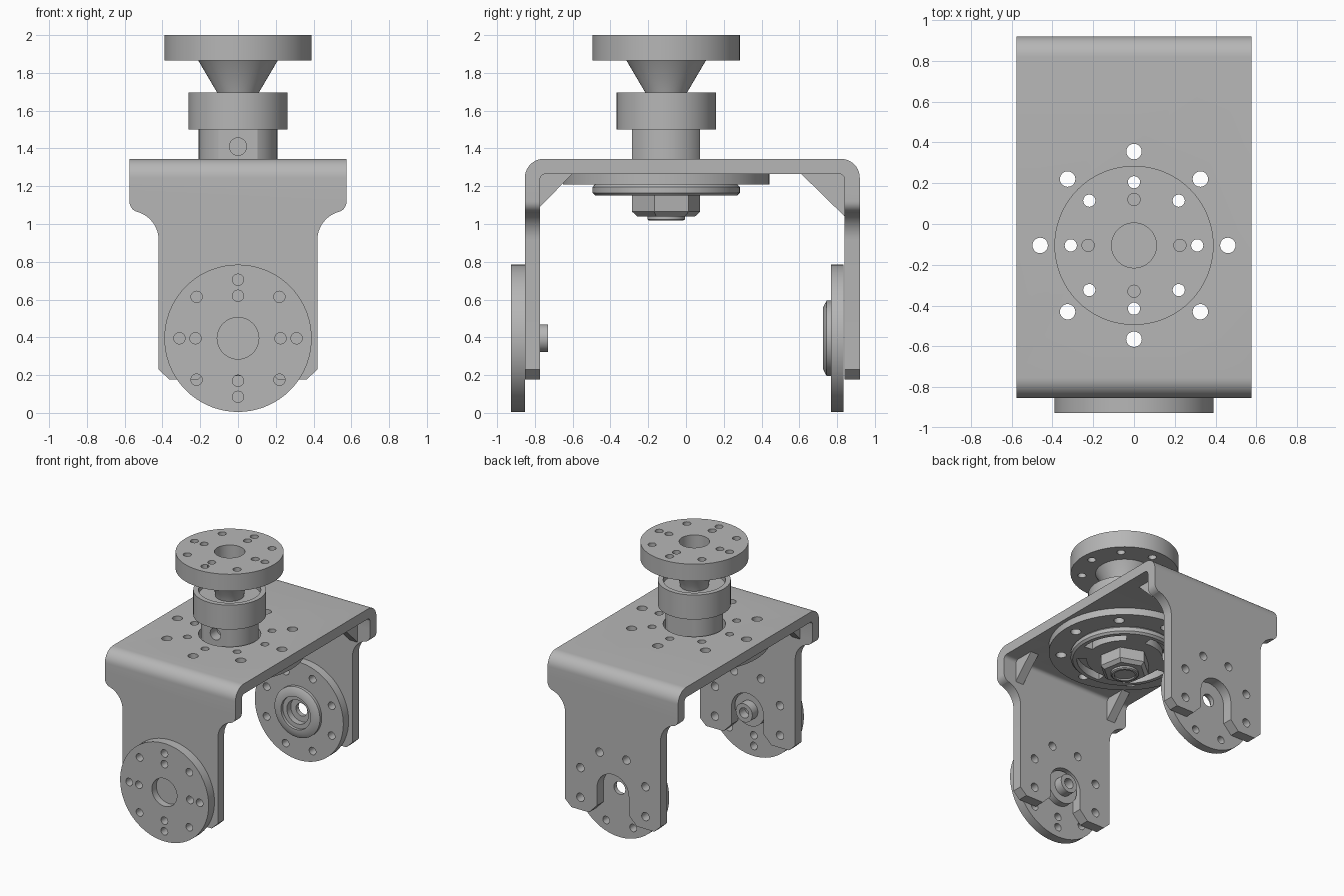
import bpy, bmesh
from math import sin, cos, pi, radians

if "Cube" in bpy.data.objects:
    bpy.data.objects.remove(bpy.data.objects["Cube"])

grey = bpy.data.materials.new("machined_grey")
grey.use_nodes = True
GREY = (0.47, 0.47, 0.47, 1)
grey.diffuse_color = GREY
grey.node_tree.nodes["Principled BSDF"].inputs["Base Color"].default_value = GREY

HUB_Y = -0.105    # vertical spindle centre
PIVOT_Z = 0.395   # height of the side pivots
RING = 0.31       # main bolt circle


def place(axis, u, v, h):
    """Point from in-plane coordinates u, v and height h along an axis."""
    return {"x": (h, u, v), "y": (u, h, v), "z": (u, v, h)}[axis]


def finish(name, bm):
    bmesh.ops.remove_doubles(bm, verts=bm.verts, dist=1e-5)
    bmesh.ops.recalc_face_normals(bm, faces=bm.faces)
    mesh = bpy.data.meshes.new(name)
    bm.to_mesh(mesh)
    bm.free()
    mesh.materials.append(grey)
    ob = bpy.data.objects.new(name, mesh)
    bpy.context.collection.objects.link(ob)
    return ob


def add_prism(bm, pts, lo, hi, axis):
    a = [bm.verts.new(place(axis, u, v, lo)) for u, v in pts]
    b = [bm.verts.new(place(axis, u, v, hi)) for u, v in pts]
    bm.faces.new(a)
    bm.faces.new(b)
    for i in range(len(a)):
        j = (i + 1) % len(a)
        bm.faces.new((a[i], a[j], b[j], b[i]))


def prisms(name, outlines, lo, hi, axis):
    bm = bmesh.new()
    for pts in outlines:
        add_prism(bm, pts, lo, hi, axis)
    return finish(name, bm)


def lathe(name, profile, axis, centre, segs=72, turn=0):
    """Revolve a closed (radius, height) profile."""
    bm = bmesh.new()
    rings = []
    for i in range(segs):
        t = 2 * pi * i / segs + radians(turn)
        rings.append([bm.verts.new(place(axis, centre[0] + r * cos(t),
                                         centre[1] + r * sin(t), h)) for r, h in profile])
    n = len(profile)
    for i in range(segs):
        a, b = rings[i], rings[(i + 1) % segs]
        for j in range(n):
            k = (j + 1) % n
            if profile[j][0] or profile[k][0]:
                bm.faces.new((a[j], b[j], b[k], a[k]))
    bmesh.ops.remove_doubles(bm, verts=bm.verts, dist=1e-5)
    bmesh.ops.dissolve_degenerate(bm, edges=bm.edges, dist=1e-5)
    return finish(name, bm)


def arc(cu, cv, r, start, end, steps):
    return [(cu + r * cos(radians(start + (end - start) * i / steps)),
             cv + r * sin(radians(start + (end - start) * i / steps))) for i in range(steps + 1)]


def circle(cu, cv, r, n=20):
    return arc(cu, cv, r, 0, 360, n)[:-1]


def bolt_circle(cu, cv, radius, hole, count, turn=0):
    return [circle(cu + radius * cos(2 * pi * i / count + radians(turn)),
                   cv + radius * sin(2 * pi * i / count + radians(turn)), hole)
            for i in range(count)]


def boolean(ob, cutter, op="DIFFERENCE"):
    mod = ob.modifiers.new("cut", "BOOLEAN")
    mod.operation, mod.solver, mod.object = op, "EXACT", cutter
    bpy.context.view_layer.objects.active = ob
    bpy.ops.object.modifier_apply(modifier=mod.name)
    bpy.data.objects.remove(cutter)


def drill(ob, outlines, lo, hi, axis):
    boolean(ob, prisms("cutter", outlines, lo, hi, axis))


# U-shaped bracket: bent strip trimmed to the leg outline
y0, y1, top, t = -0.853, 0.92, 1.345, 0.08
strip = ([(y0, 0.1)] + arc(y0 + 0.1, top - 0.1, 0.1, 180, 90, 10)
         + arc(y1 - 0.1, top - 0.1, 0.1, 90, 0, 10) + [(y1, 0.1), (y1 - t, 0.1)]
         + arc(y1 - t - 0.03, top - t - 0.03, 0.03, 0, 90, 5)
         + arc(y0 + t + 0.03, top - t - 0.03, 0.03, 90, 180, 5) + [(y0 + t, 0.1)])
bracket = prisms("bracket", [strip], -0.575, 0.575, "x")
half = ([(0.575, 1.5)] + arc(0.515, 1.12, 0.06, 0, -68, 6)
        + arc(0.575, 0.915, 0.155, 104, 180, 9)
        + [(0.42, 0.23), (0.365, 0.178), (0.21, 0.178), (0.14, 0.25)]
        + arc(0, PIVOT_Z, 0.14, 0, 80, 8))
outline = half + [(0, PIVOT_Z + 0.14)] + [(-x, z) for x, z in reversed(half)]
boolean(bracket, prisms("trim", [outline], -1.2, 1.2, "y"), "INTERSECT")
drill(bracket, bolt_circle(0, PIVOT_Z, RING, 0.033, 8, 22.5), -1.2, 1.2, "y")
drill(bracket, bolt_circle(0, HUB_Y, 0.46, 0.038, 8) + bolt_circle(0, HUB_Y, RING, 0.03, 8)
      + [circle(0, HUB_Y, 0.225, 48)], 1.2, 1.5, "z")

# Corner gussets
for side in (-1, 1):
    x = side * 0.43
    for end, wall, reach, drop in (("front", y0 + t, 0.17, 1.09), ("back", y1 - t, -0.23, 1.04)):
        tri = [(wall - reach * 0.1, drop), (wall, drop), (wall + reach, top - t),
               (wall + reach, top - t + 0.01), (wall - reach * 0.1, top - t + 0.01)]
        prisms(f"{end}_gusset_{'left' if side > 0 else 'right'}", [tri], x - 0.035, x + 0.035, "x")

# Front pivot disc with its pin
front = lathe("front_disc", [(0, -0.87), (0.11, -0.87), (0.11, -0.926), (0.39, -0.926),
                             (0.39, -0.853), (0.13, -0.853), (0.13, -0.8), (0.073, -0.8),
                             (0.073, -0.73), (0.04, -0.73), (0.04, -0.8), (0, -0.8)],
              "y", (0, PIVOT_Z))
drill(front, bolt_circle(0, PIVOT_Z, RING, 0.03, 8) + bolt_circle(0, PIVOT_Z, 0.225, 0.03, 4),
      -1, -0.84, "y")

# Back pivot disc with its bearing boss
back = lathe("back_disc", [(0.05, 0.835), (0.39, 0.835), (0.39, 0.768), (0.2, 0.768),
                           (0.2, 0.745), (0.165, 0.726), (0.13, 0.726), (0.13, 0.75),
                           (0.095, 0.75), (0.095, 0.8), (0.05, 0.8)], "y", (0, PIVOT_Z))
drill(back, bolt_circle(0, PIVOT_Z, RING, 0.03, 8, 22.5), 0.7, 0.9, "y")

# Top flange and its tapered neck
hub = (0, HUB_Y)
flange = lathe("top_flange", [(0, 1.8), (0.11, 1.8), (0.11, 2), (0.39, 2), (0.39, 1.865),
                              (0.21, 1.865), (0.11, 1.695), (0.1, 1.63), (0, 1.63)], "z", hub)
drill(flange, bolt_circle(*hub, RING, 0.03, 8), 1.8, 2.1, "z")
drill(flange, bolt_circle(*hub, 0.225, 0.03, 4), 1.87, 2.1, "z")

# Collar with a recessed top
lathe("collar", [(0, 1.5), (0.263, 1.5), (0.263, 1.695), (0.225, 1.695),
                 (0.225, 1.65), (0, 1.65)], "z", hub)

# Spindle column with two flats and a cross hole
column = lathe("spindle_column", [(0, 1.24), (0.208, 1.24), (0.208, 1.51), (0, 1.51)], "z", hub)
flats = [(x * 0.3, HUB_Y + y * 0.18) for x, y in ((-1, -1), (1, -1), (1, 1), (-1, 1))]
boolean(column, prisms("trim", [flats], 1.1, 1.6, "z"), "INTERSECT")
drill(column, [circle(0, 1.41, 0.046)], -0.4, -0.2, "y")

# Clamping discs under the bracket
large = lathe("large_clamp_disc", [(0, 1.265), (0.547, 1.265), (0.547, 1.21), (0, 1.21)], "z", hub)
drill(large, bolt_circle(*hub, 0.46, 0.038, 8) + bolt_circle(*hub, RING, 0.03, 8), 1.1, 1.4, "z")
small = lathe("small_clamp_disc", [(0, 1.212), (0.375, 1.212), (0.39, 1.195), (0.39, 1.165),
                                   (0.375, 1.15), (0, 1.15)], "z", hub)
slots = [arc(*hub, 0.345, a - 30, a + 30, 14) + arc(*hub, 0.275, a + 30, a - 30, 14)
         for a in (22.5, 112.5, 202.5, 292.5)]
drill(small, slots, 1.1, 1.3, "z")

# Hex nut and stud end
lathe("hex_nut", [(0, 1.16), (0.183, 1.16), (0.183, 1.065), (0.155, 1.04), (0, 1.04)],
      "z", hub, 6, 40)
lathe("stud_end", [(0, 1.06), (0.1, 1.06), (0.1, 1.025), (0.09, 1.018), (0.075, 1.018),
                   (0.075, 1.03), (0, 1.03)], "z", hub)

# Smooth rounded surfaces, keep machined edges sharp
bpy.ops.object.select_all(action="DESELECT")
for ob in bpy.data.objects:
    if ob.type == "MESH" and grey.name in ob.data.materials:
        ob.select_set(True)
        bpy.context.view_layer.objects.active = ob
bpy.ops.object.shade_smooth_by_angle(angle=radians(30))
